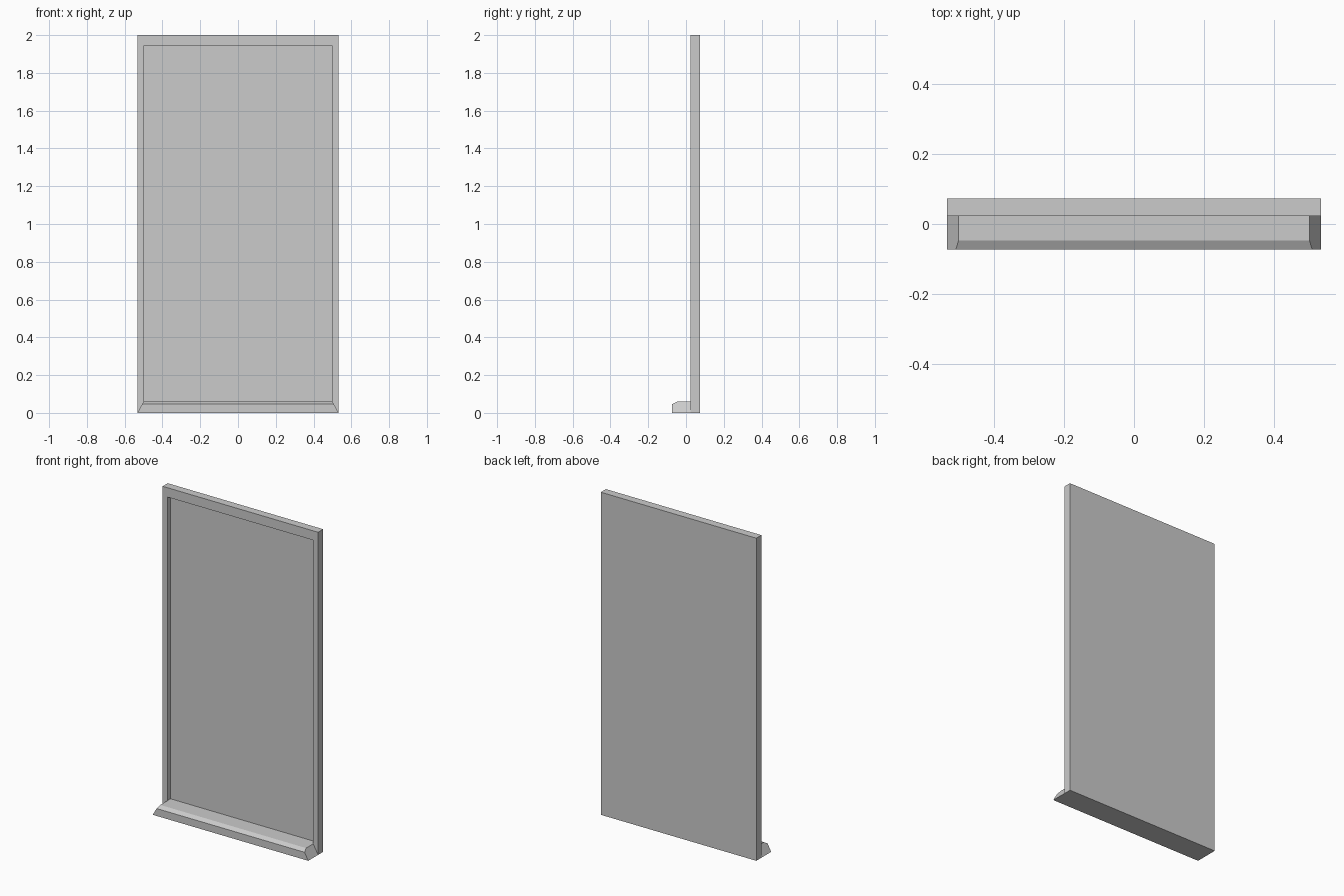
import bpy, bmesh
from mathutils import Matrix

if "Cube" in bpy.data.objects:
    bpy.data.objects.remove(bpy.data.objects["Cube"])

HALF_W, HEIGHT = 0.533, 2.0
INNER_W, INNER_BOTTOM, INNER_TOP = 0.5, 0.06, 1.942
FRONT, BACK, RECESS = 0.023, 0.073, 0.03


def add_object(name, bm):
    bmesh.ops.recalc_face_normals(bm, faces=bm.faces)
    mesh = bpy.data.meshes.new(name)
    bm.to_mesh(mesh)
    bm.free()
    obj = bpy.data.objects.new(name, mesh)
    bpy.context.collection.objects.link(obj)
    return obj


# Upright board with a recessed front panel
bm = bmesh.new()
bmesh.ops.create_cube(bm, size=1, matrix=Matrix.Translation((0, (FRONT + BACK) / 2, HEIGHT / 2))
                      @ Matrix.Diagonal((2 * HALF_W, BACK - FRONT, HEIGHT, 1)))
bm.normal_update()
front = next(f for f in bm.faces if f.normal.y < -0.5)
bmesh.ops.inset_region(bm, faces=[front], thickness=0.03)
for v in front.verts:
    v.co.x = INNER_W if v.co.x > 0 else -INNER_W
    v.co.z = INNER_TOP if v.co.z > 1 else INNER_BOTTOM
panel = bmesh.ops.extrude_discrete_faces(bm, faces=[front])["faces"][0]
for v in panel.verts:
    v.co.y += RECESS
add_object("framed_panel", bm)

# Bottom ledge: chamfered profile with ends that slope inwards as they rise
profile = [(FRONT, 0), (-0.073, 0), (-0.073, 0.046), (-0.047, 0.06), (FRONT, 0.06)]
bm = bmesh.new()
ends = []
for side in (-1, 1):
    ends.append([bm.verts.new((side * (HALF_W - (HALF_W - INNER_W) * z / 0.06), y, z))
                 for y, z in profile])
    bm.faces.new(ends[-1])
n = len(profile)
for i in range(n - 1):
    bm.faces.new((ends[0][i], ends[0][i + 1], ends[1][i + 1], ends[1][i]))
bm.faces.new((ends[0][n - 1], ends[0][0], ends[1][0], ends[1][n - 1]))
add_object("bottom_ledge", bm)
